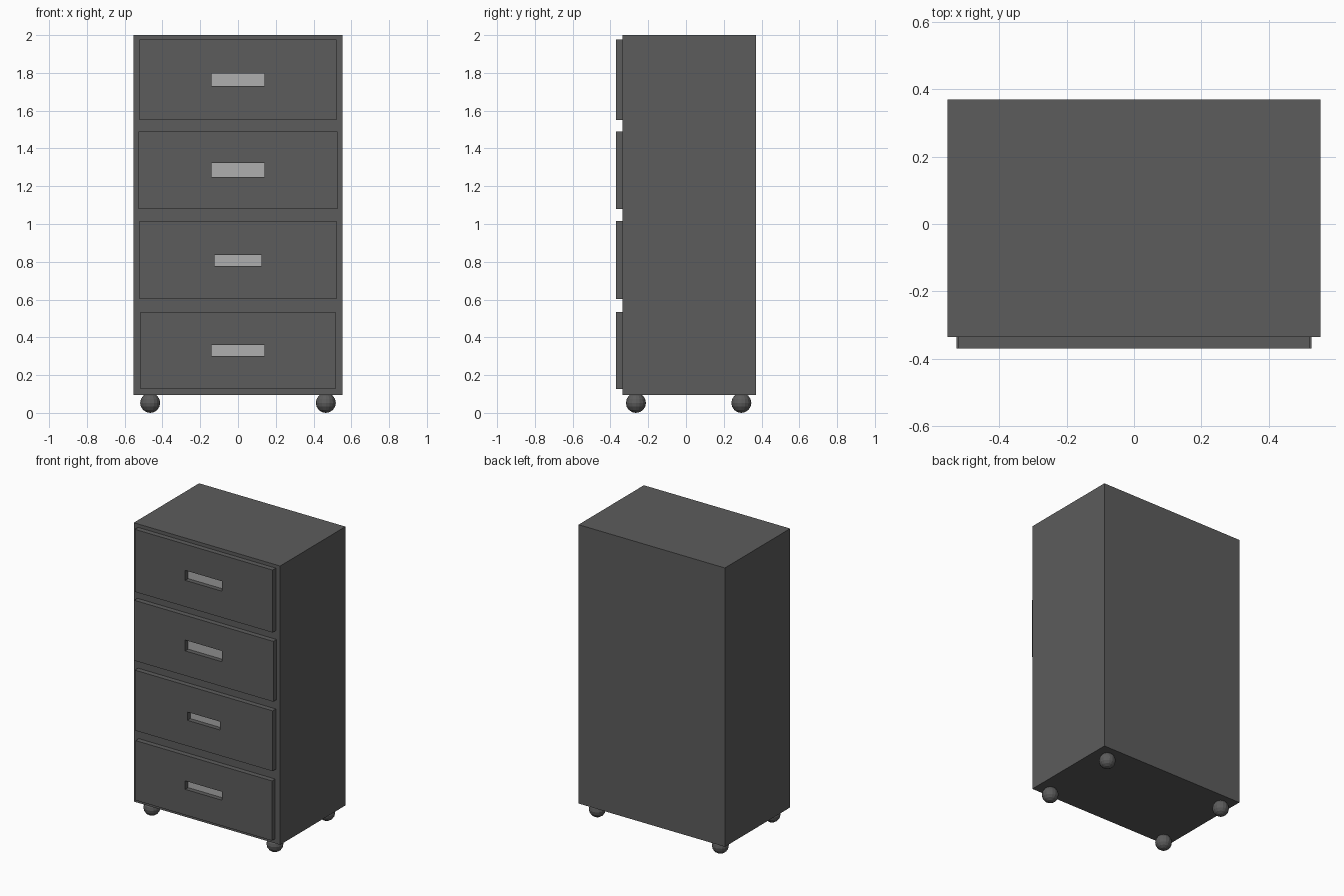
import bpy, bmesh

if "Cube" in bpy.data.objects:
    bpy.data.objects.remove(bpy.data.objects["Cube"])


def material(name, grey):
    m = bpy.data.materials.new(name)
    m.diffuse_color = (grey, grey, grey, 1)
    m.use_nodes = True
    m.node_tree.nodes["Principled BSDF"].inputs["Base Color"].default_value = m.diffuse_color
    return m


DARK = material("dark_metal", 0.107)
LIGHT = material("light_metal", 0.43)
FRONT, FACE, BACK = -0.37, -0.335, 0.37   # drawer face, cabinet face, cabinet back


def finish(name, bm, mat):
    bmesh.ops.recalc_face_normals(bm, faces=bm.faces)
    mesh = bpy.data.meshes.new(name)
    bm.to_mesh(mesh)
    bm.free()
    mesh.materials.append(mat)
    obj = bpy.data.objects.new(name, mesh)
    bpy.context.collection.objects.link(obj)
    return obj


def box(name, lo, hi, mat):
    bm = bmesh.new()
    bmesh.ops.create_cube(bm, size=1)
    for v in bm.verts:
        v.co = [(a + b) / 2 + c * (b - a) for a, b, c in zip(lo, hi, v.co)]
    return finish(name, bm, mat)


def panel_with_slot(name, outer, inner, mat):
    """Rectangular panel with a slot: four rings bridged into a closed loop."""
    bm = bmesh.new()
    rings = []
    for (w, z0, z1), y in ((outer, FRONT), (outer, FACE), (inner, FACE), (inner, FRONT)):
        rings.append([bm.verts.new(p) for p in
                      ((-w, y, z0), (w, y, z0), (w, y, z1), (-w, y, z1))])
    for r in range(4):
        a, b = rings[r], rings[(r + 1) % 4]
        for i in range(4):
            j = (i + 1) % 4
            bm.faces.new((a[i], a[j], b[j], b[i]))
    return finish(name, bm, mat)


# Cabinet body
box("cabinet", (-0.553, FACE, 0.095), (0.553, BACK, 2.0), DARK)

# Drawer fronts with recessed pulls: (half width, bottom, top) of panel and slot
drawers = [
    ((0.521, 1.55, 1.977), (0.14, 1.73, 1.798)),
    ((0.526, 1.079, 1.491), (0.14, 1.248, 1.322)),
    ((0.521, 0.603, 1.015), (0.124, 0.778, 0.835)),
    ((0.516, 0.127, 0.535), (0.14, 0.302, 0.36)),
]
for n, (outer, slot) in enumerate(drawers, 1):
    panel_with_slot(f"drawer_front_{n}", outer, slot, DARK)
    w, z0, z1 = slot
    box(f"pull_recess_{n}", (-w, FACE - 0.003, z0), (w, FACE + 0.003, z1), LIGHT)

# Ball feet
for side, x in (("left", -0.465), ("right", 0.465)):
    for end, y in (("front", -0.265), ("back", 0.293)):
        bm = bmesh.new()
        bmesh.ops.create_uvsphere(bm, u_segments=16, v_segments=8, radius=0.053)
        bmesh.ops.translate(bm, verts=bm.verts, vec=(x, y, 0.053))
        finish(f"ball_foot_{end}_{side}", bm, DARK)
